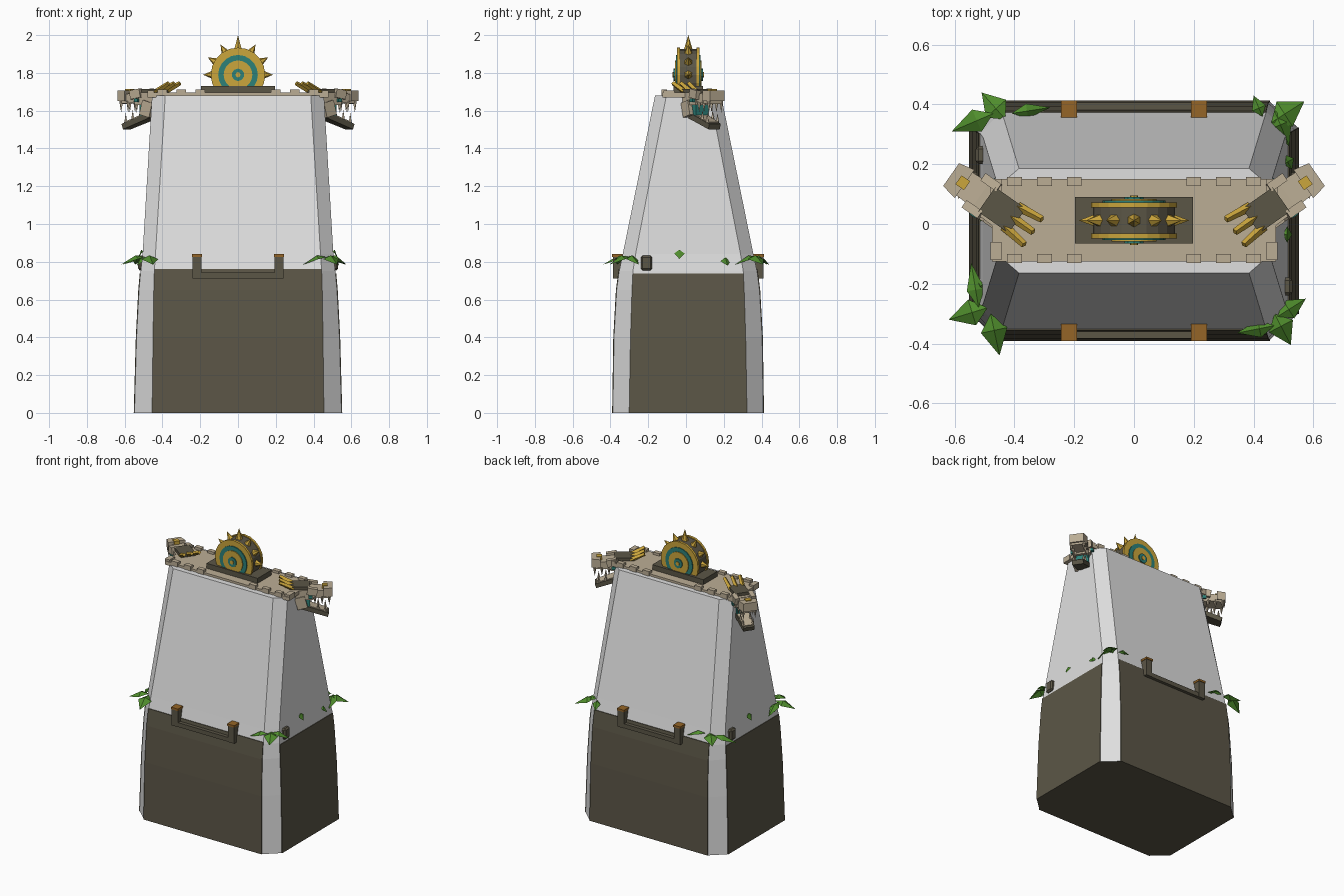
import bpy, bmesh
from math import radians, cos, sin
from mathutils import Matrix, Vector

cube = bpy.data.objects.get("Cube")
if cube:
    bpy.data.objects.remove(cube)


def material(name, *rgb):
    m = bpy.data.materials.new(name)
    m.use_nodes = True
    m.diffuse_color = (*rgb, 1)
    m.node_tree.nodes["Principled BSDF"].inputs["Base Color"].default_value = (*rgb, 1)
    return m


WALL = material("pale_wall", .74, .74, .74)
WOOD = material("dark_olive_wood", .105, .093, .062)
STONE = material("tan_stone", .50, .42, .30)
GOLD = material("gold", .60, .38, .045)
TEAL = material("teal", .026, .22, .19)
LEAF = material("leaf_green", .08, .27, .026)
CAP = material("brown_cap", .30, .13, .02)


def finish(name, bm, mat, matrix=Matrix()):
    bm.transform(matrix)
    bmesh.ops.recalc_face_normals(bm, faces=bm.faces)
    mesh = bpy.data.meshes.new(name)
    bm.to_mesh(mesh)
    bm.free()
    mesh.materials.append(mat)
    ob = bpy.data.objects.new(name, mesh)
    bpy.context.scene.collection.objects.link(ob)
    return ob


def box(name, mat, x, y, z, frame=Matrix(), tilt=0, taper=1, bevel=0):
    """Box from (min, max) ranges; taper narrows the +x end, tilt pitches it."""
    lo, hi = Vector((x[0], y[0], z[0])), Vector((x[1], y[1], z[1]))
    size = hi - lo
    bm = bmesh.new()
    bmesh.ops.create_cube(bm, size=1)
    for v in bm.verts:
        if v.co.x > 0:
            v.co.y *= taper
        v.co = Vector(a * b for a, b in zip(v.co, size))
    if bevel:
        bmesh.ops.bevel(bm, geom=bm.edges[:], offset=bevel, segments=1, affect='EDGES')
    place = Matrix.Translation((lo + hi) / 2) @ Matrix.Rotation(radians(tilt), 4, 'Y')
    return finish(name, bm, mat, frame @ place)


def cone(name, mat, base, tip, r, sides=4, r2=0, frame=Matrix()):
    base, tip = Vector(base), Vector(tip)
    d = tip - base
    bm = bmesh.new()
    bmesh.ops.create_cone(bm, cap_ends=True, segments=sides, radius1=r, radius2=r2, depth=d.length)
    turn = d.to_track_quat('Z', 'Y').to_matrix().to_4x4()
    return finish(name, bm, mat, frame @ Matrix.Translation((base + tip) / 2) @ turn)


# Tower body: stacked chamfered rectangles
# height, half width, half depth, chamfered half width, chamfered half depth
LEVELS = [(0, .548, .398, .455, .312), (.4, .537, .392, .45, .305),
          (.65, .524, .378, .446, .297), (.75, .515, .365, .443, .292),
          (.84, .505, .346, .437, .278), (1.68, .455, .175, .385, .115)]
MID = .011


def ring(level):
    z, w, d, cw, cd = level
    pts = [(cw, -d), (w, -cd), (w, cd), (cw, d), (-cw, d), (-w, cd), (-w, -cd), (-cw, -d)]
    return [Vector((x, y + MID, z)) for x, y in pts]


bm = bmesh.new()
rings = [[bm.verts.new(p) for p in ring(lv)] for lv in LEVELS]
for a, b in zip(rings, rings[1:]):
    for i in range(8):
        j = (i + 1) % 8
        bm.faces.new((a[i], a[j], b[j], b[i]))
bm.faces.new(rings[0])
bm.faces.new(rings[-1])
body = finish("tower_body", bm, WALL)
body.data.materials.append(WOOD)
for f in body.data.polygons:
    if f.normal.z < -.9:
        f.material_index = 1

# Lower wooden panels on the four broad sides
for i, (name, out) in enumerate([("right_panel", (1, 0, 0)), ("back_panel", (0, 1, 0)),
                                 ("left_panel", (-1, 0, 0)), ("front_panel", (0, -1, 0))]):
    top = .738 if i % 2 == 0 else .763
    k, j = 1 + 2 * i, (2 + 2 * i) % 8
    bm = bmesh.new()
    rows = [(ring(lv)[k], ring(lv)[j]) for lv in LEVELS[:3]]
    a, b = ring(LEVELS[2]), ring(LEVELS[3])
    t = (top - LEVELS[2][0]) / .1
    rows.append((a[k].lerp(b[k], t), a[j].lerp(b[j], t)))
    verts = [[bm.verts.new(p + Vector(out) * s) for s in (-.006, .004) for p in row] for row in rows]
    for p, q in zip(verts, verts[1:]):
        for m, n in ((0, 1), (1, 3), (3, 2), (2, 0)):
            bm.faces.new((p[m], p[n], q[n], q[m]))
    for end in (verts[0], verts[-1]):
        bm.faces.new((end[0], end[1], end[3], end[2]))
    finish(name, bm, WOOD)

# Railings on the front and back
for side, label in ((-1, "front"), (1, "back")):
    def span(a, b):
        return sorted((MID + side * a, MID + side * b))
    box(label + "_rail", WOOD, (-.2, .2), span(.362, .395), (.712, .742))
    for x in (-.217, .217):
        box(label + "_rail_post", WOOD, (x - .024, x + .024), span(.34, .398), (.712, .828))
        box(label + "_post_cap", CAP, (x - .027, x + .027), span(.342, .402), (.826, .84))

# Small bevelled blocks on the sides
for s in (1, -1):
    box("side_block", WOOD, sorted((s * .49, s * .53)), sorted((MID - s * .25, MID - s * .19)),
        (.755, .832), bevel=.01)


# Leaves: folded kites with drooping tips
def leaf(base, tip, width, z0=.825, z1=.785):
    b, t = Vector((*base, z0)), Vector((*tip, z1))
    across = (t - b).cross(Vector((0, 0, 1))).normalized() * width / 2
    mid = b.lerp(t, .4) + Vector((0, 0, .025))
    bm = bmesh.new()
    vb, vt, vm, vl, vr = [bm.verts.new(p) for p in
                          (b, t, mid, mid + across - Vector((0, 0, .02)),
                           mid - across - Vector((0, 0, .02)))]
    for tri in ((vb, vl, vm), (vl, vt, vm), (vt, vr, vm), (vr, vb, vm)):
        bm.faces.new(tri)
    finish("leaf", bm, LEAF)


for base, tip, width in [
        ((-.43, .35), (-.51, .44), .09), ((-.47, .37), (-.61, .31), .08),
        ((-.41, .37), (-.28, .39), .05), ((.46, .34), (.57, .41), .10),
        ((.47, .38), (.52, .26), .08), ((.43, .36), (.40, .43), .05),
        ((-.49, -.28), (-.62, -.32), .09), ((-.48, -.30), (-.45, -.44), .09),
        ((-.52, -.28), (-.545, -.13), .06), ((.48, -.31), (.575, -.25), .07),
        ((.47, -.30), (.525, -.405), .09), ((.47, -.34), (.345, -.365), .06)]:
    leaf(base, tip, width)
for s in (1, -1):
    leaf((s * .5, -s * .035), (s * .53, -s * .035), .055, .855, .815)
    leaf((s * .5, s * .2), (s * .535, s * .22), .06, .81, .78)

# Roof deck with battlements
box("roof_deck", STONE, (-.475, .475), (-.125, .15), (1.67, 1.695))
for x in (.2, .3, .4):
    for s in (-1, 1):
        for y in (-.115, .142):
            box("battlement", STONE, (s * x - .025, s * x + .025), (y - .015, y + .015), (1.675, 1.712))
for x in (-.462, .462):
    for y in (-.09, .12):
        box("corner_battlement", STONE, (x - .018, x + .018), (y - .03, y + .03), (1.67, 1.708))

# Sun wheel on its plinth
box("wheel_plinth", WOOD, (-.197, .197), (-.065, .09), (1.69, 1.73))
HUB = Vector((0, .012, 1.79))


def disc(name, mat, r, half, sides=20, offset=0):
    c = HUB + Vector((0, offset, 0))
    cone(name, mat, c - Vector((0, half, 0)), c + Vector((0, half, 0)), r, sides, r)


disc("wheel_drum", WOOD, .137, .05)
for s in (-1, 1):
    disc("wheel_gold_rim", GOLD, .144, .008, offset=s * .052)
disc("wheel_teal_ring", TEAL, .105, .066)
disc("wheel_gold_ring", GOLD, .076, .071)
disc("wheel_teal_hub", TEAL, .033, .078, 10)
disc("wheel_gold_pin", GOLD, .014, .083, 8)
for k in range(7):
    a = radians(30 * k)
    d = Vector((cos(a), 0, sin(a)))
    cone("wheel_spike", GOLD, HUB + d * .13, HUB + d * (.21 if k == 3 else .185), .024, 6)

# Beast heads on the two roof ends, mirrored
for s, label in ((1, "left"), (-1, "right")):
    F = (Matrix.Scale(s, 4, (1, 0, 0)) @ Matrix.Translation((.44, .045, 0))
         @ Matrix.Rotation(radians(35), 4, 'Z'))

    def part(name, mat, x, y, z, **kw):
        return box(label + "_head_" + name, mat, x, y, z, frame=F, **kw)

    part("skull", STONE, (-.07, .09), (-.064, .064), (1.63, 1.695), taper=.9)
    part("crown", WOOD, (-.06, .065), (-.05, .05), (1.69, 1.716))
    part("snout", STONE, (.06, .20), (-.052, .052), (1.64, 1.69), tilt=3, taper=.85)
    part("nose", STONE, (.155, .21), (-.058, .058), (1.65, 1.708), taper=.8)
    part("nose_plate", GOLD, (.145, .18), (-.018, .018), (1.69, 1.714))
    part("throat", TEAL, (.0, .07), (-.04, .04), (1.575, 1.64))
    part("jaw", WOOD, (.01, .19), (-.046, .046), (1.53, 1.56), tilt=19, taper=.8)
    part("jaw_rim", STONE, (.02, .18), (-.04, .04), (1.552, 1.566), tilt=19, taper=.8)
    for v in (-1, 1):
        part("brow", STONE, (.05, .115), sorted((v * .04, v * .07)), (1.665, 1.712), tilt=10)
        part("cheek", STONE, (-.02, .045), sorted((v * .045, v * .068)), (1.57, 1.65), tilt=-15)
        part("eye", TEAL, (.06, .085), sorted((v * .05, v * .073)), (1.645, 1.665))
        for u in (.10, .145, .19):
            cone(label + "_upper_tooth", STONE, (u, v * .04, 1.65), (u, v * .04, 1.59), .012, frame=F)
        for u in (.12, .165):
            z = 1.56 - (u - .1) * .34
            cone(label + "_lower_tooth", STONE, (u, v * .033, z), (u, v * .033, z + .05), .01, frame=F)
    for v in (-.045, 0, .045):
        cone(label + "_horn", GOLD, (-.035, v * .9, 1.70), (-.125, v * 1.15, 1.745), .016, 4, .012, frame=F)
